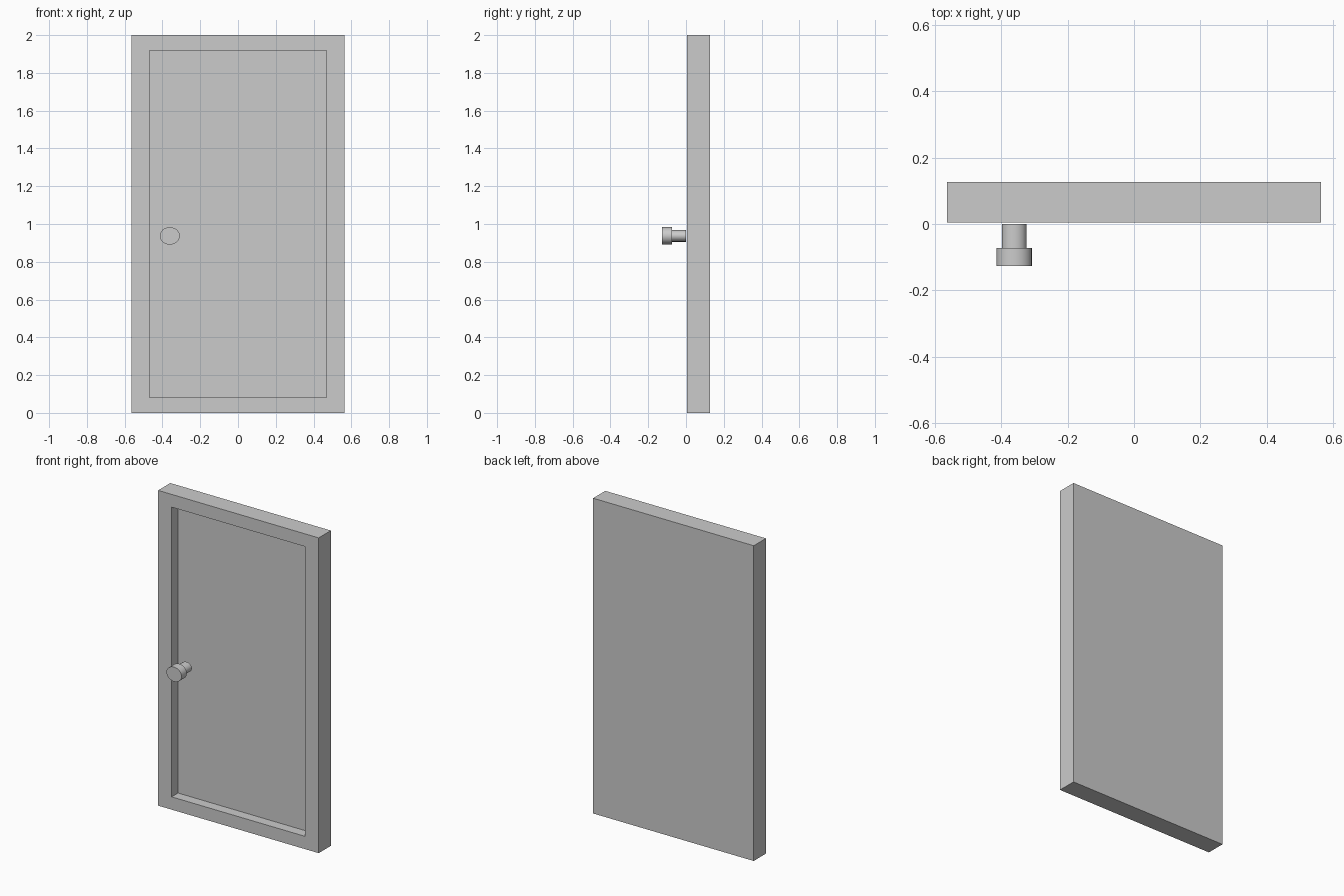
import bpy, bmesh, math
from mathutils import Matrix, Vector

if "Cube" in bpy.data.objects:
    bpy.data.objects.remove(bpy.data.objects["Cube"])

W, H = 1.127, 2.0            # door outer size
PW, PH = 0.937, 1.838        # recessed panel size
FRONT, BACK, DEPTH = 0.004, 0.126, 0.064


def add_object(name, bm):
    mesh = bpy.data.meshes.new(name)
    bmesh.ops.recalc_face_normals(bm, faces=bm.faces)
    bm.to_mesh(mesh)
    bm.free()
    obj = bpy.data.objects.new(name, mesh)
    bpy.context.collection.objects.link(obj)
    return obj


# Door slab with a rectangular recess in the front face
bm = bmesh.new()
bmesh.ops.create_cube(bm, size=1.0, matrix=Matrix.Translation((0, (FRONT + BACK) / 2, H / 2))
                      @ Matrix.Diagonal((W, BACK - FRONT, H, 1)))
bm.normal_update()
front = min(bm.faces, key=lambda f: f.normal.y)
bmesh.ops.inset_region(bm, faces=[front], thickness=0.08)
for v in front.verts:
    v.co.x = math.copysign(PW / 2, v.co.x)
    v.co.z = H / 2 + math.copysign(PH / 2, v.co.z - H / 2)
panel = bmesh.ops.extrude_discrete_faces(bm, faces=[front])["faces"][0]
bmesh.ops.translate(bm, verts=panel.verts, vec=Vector((0, DEPTH, 0)))
add_object("door", bm)


# Knob: slightly oval cylinders along y
def oval_cylinder(name, rx, rz, y0, y1):
    bm = bmesh.new()
    bmesh.ops.create_cone(bm, cap_ends=True, segments=32, radius1=1, radius2=1, depth=1,
                          matrix=Matrix.Translation((-0.361, (y0 + y1) / 2, 0.937))
                          @ Matrix.Diagonal((rx, y1 - y0, rz, 1))
                          @ Matrix.Rotation(math.pi / 2, 4, 'X'))
    obj = add_object(name, bm)
    bpy.ops.object.select_all(action='DESELECT')
    obj.select_set(True)
    bpy.context.view_layer.objects.active = obj
    bpy.ops.object.shade_smooth_by_angle(angle=math.radians(35))


oval_cylinder("knob_stem", 0.037, 0.031, -0.073, 0.0)
oval_cylinder("knob_head", 0.053, 0.046, -0.126, -0.073)
